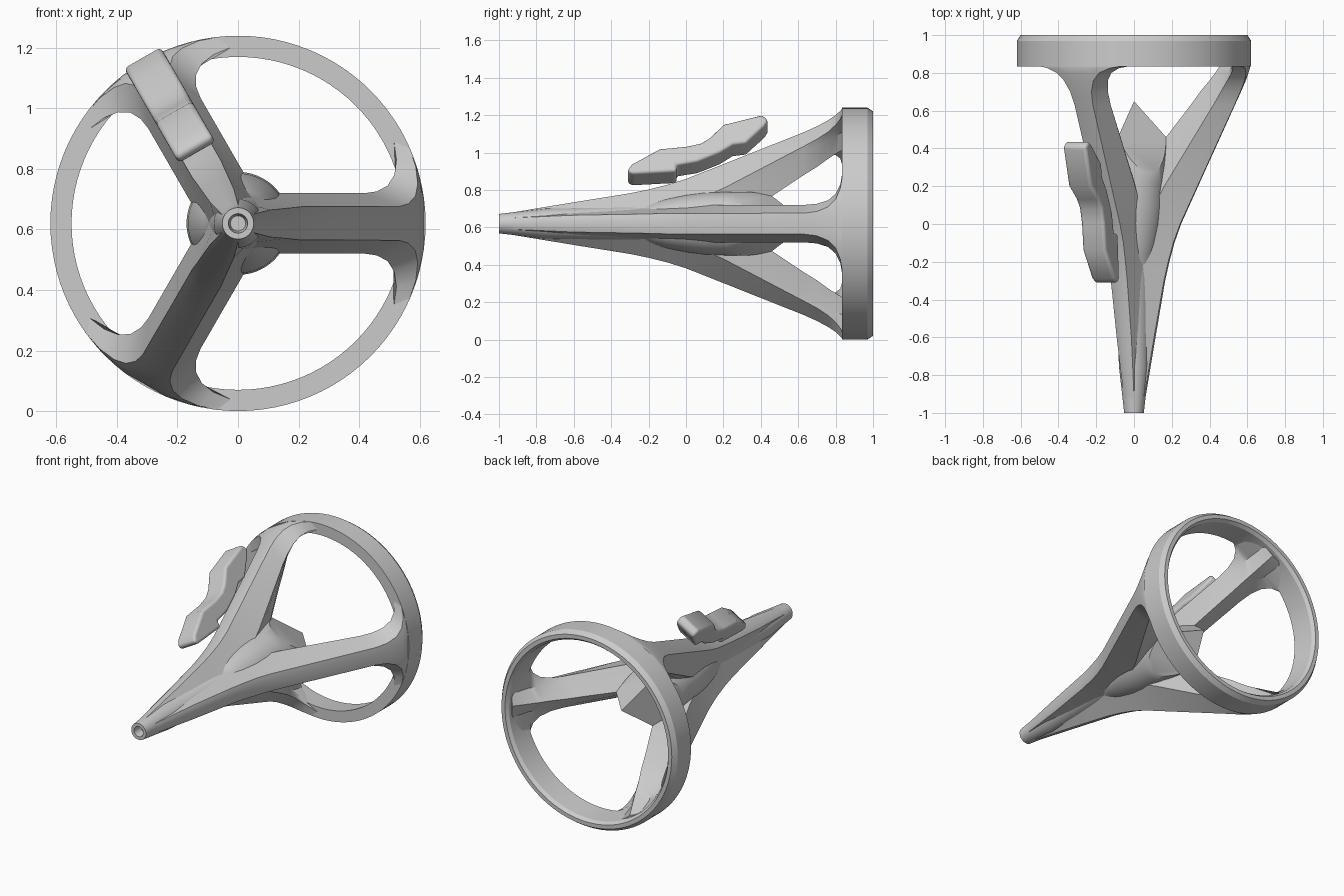
import bpy, bmesh, math
from mathutils import Vector

if "Cube" in bpy.data.objects:
    bpy.data.objects.remove(bpy.data.objects["Cube"])

CZ = 0.62                                   # height of the long axis
LEG_ANGLES = [math.radians(a) for a in (0, 120, 240)]

grey = bpy.data.materials.new("plain_grey")
grey.use_nodes = True
grey.diffuse_color = (0.6, 0.6, 0.6, 1)
grey.node_tree.nodes["Principled BSDF"].inputs["Base Color"].default_value = (0.6, 0.6, 0.6, 1)


def place(y, r, w, ang):
    """Point at distance r along a spoke direction and w sideways of it."""
    c, s = math.cos(ang), math.sin(ang)
    return Vector((r * c - w * s, y, CZ + r * s + w * c))


def loft(bm, rings, closed=False):
    """Skin point rings; cap the ends unless the rings form a loop."""
    vs = [[bm.verts.new(p) for p in ring] for ring in rings]
    n = len(vs[0])
    pairs = list(zip(vs, vs[1:])) + ([(vs[-1], vs[0])] if closed else [])
    for a, b in pairs:
        for i in range(n):
            j = (i + 1) % n
            bm.faces.new((a[i], a[j], b[j], b[i]))
    if not closed:
        bm.faces.new(vs[0])
        bm.faces.new(vs[-1])


def lathe(bm, profile, closed=False, n=72):
    loft(bm, [[place(y, r, 0, math.tau * i / n) for i in range(n)] for y, r in profile], closed)


def finish(bm, name, angle=30, bevel=0):
    bmesh.ops.recalc_face_normals(bm, faces=bm.faces)
    me = bpy.data.meshes.new(name)
    bm.to_mesh(me)
    bm.free()
    me.materials.append(grey)
    ob = bpy.data.objects.new(name, me)
    bpy.context.collection.objects.link(ob)
    bpy.ops.object.select_all(action="DESELECT")
    ob.select_set(True)
    bpy.context.view_layer.objects.active = ob
    if bevel:
        mod = ob.modifiers.new("round_edges", "BEVEL")
        mod.width, mod.segments, mod.limit_method = bevel, 4, "ANGLE"
        mod.angle_limit = math.radians(40)
    bpy.ops.object.shade_smooth_by_angle(angle=math.radians(angle))
    return ob


# Rear ring with a chamfered back edge
bm = bmesh.new()
lathe(bm, [(0.835, 0.62), (0.97, 0.62), (1, 0.6), (1, 0.575), (0.98, 0.56), (0.835, 0.55)],
      closed=True, n=96)
finish(bm, "rear_ring")

# Central body: hollow nozzle, swelling pod, three-sided pointed back
bm = bmesh.new()
lathe(bm, [(-0.94, 0.025), (-1, 0.032), (-1, 0.052), (-0.75, 0.08), (-0.22, 0.095),
           (-0.17, 0.113), (-0.1, 0.132), (0, 0.152), (0.1, 0.165), (0.22, 0.17), (0.7, 0.17)])
for ang in LEG_ANGLES:
    d = ang + math.pi / 3
    k = 2.235
    bmesh.ops.bisect_plane(bm, geom=bm.verts[:] + bm.edges[:] + bm.faces[:],
                           plane_co=(0, 0.65, CZ),
                           plane_no=(k * math.cos(d), 1, k * math.sin(d)), clear_outer=True)
    bmesh.ops.holes_fill(bm, edges=[e for e in bm.edges if e.is_boundary], sides=0)
finish(bm, "central_body")

# Leg sections: y, outer radius, outer half width, edge radius, edge half width, inner ridge
SECTIONS = [
    (-0.94, 0.058, 0.03, 0.02, 0.04, -0.02),
    (-0.6, 0.115, 0.045, 0.03, 0.065, -0.03),
    (-0.3, 0.166, 0.05, 0.03, 0.08, -0.05),
    (-0.2, 0.188, 0.052, 0.03, 0.088, -0.05),
    (-0.1, 0.215, 0.055, 0.04, 0.095, -0.05),
    (0, 0.25, 0.055, 0.06, 0.1, -0.05),
    (0.2, 0.34, 0.055, 0.16, 0.1, -0.03),
    (0.63, 0.535, 0.056, 0.42, 0.1, 0.3),
    (0.7, 0.567, 0.065, 0.46, 0.106, 0.35),
    (0.76, 0.593, 0.09, 0.495, 0.125, 0.4),
    (0.8, 0.608, 0.13, 0.52, 0.16, 0.43),
    (0.825, 0.617, 0.19, 0.535, 0.21, 0.447),
    (0.837, 0.62, 0.26, 0.545, 0.28, 0.455),
    (0.96, 0.6, 0.26, 0.56, 0.28, 0.55),
]


def leg_ring(sec, ang):
    y, R, wo, E, we, ridge = sec
    half = [(math.sqrt(R * R - w * w), w) for w in (wo / 3, wo * 0.7, wo)]
    swell = max(we - 0.1, 0)
    half.append((math.sqrt(E * E - swell * swell), we))
    half.append((E + (ridge - E) * 0.25, min(we, 0.1) * 0.75))
    pts = half + [(ridge, 0)] + [(r, -w) for r, w in reversed(half)]
    return [place(y, r, w, ang) for r, w in pts]


for name, ang in zip(("left_leg", "upper_leg", "lower_leg"), LEG_ANGLES):
    bm = bmesh.new()
    loft(bm, [leg_ring(s, ang) for s in SECTIONS])
    finish(bm, name)

# Rounded grip floating above the upper leg: side outline (y, r) given a width
OUTLINE = [(-0.315, 0.29), (-0.29, 0.33), (-0.14, 0.425), (0, 0.44), (0.08, 0.46), (0.13, 0.495),
           (0.2, 0.575), (0.41, 0.635), (0.44, 0.6), (0.42, 0.565), (0.32, 0.46), (0.25, 0.45),
           (0.18, 0.4), (0.06, 0.345), (-0.05, 0.325), (-0.05, 0.285), (-0.29, 0.27)]
bm = bmesh.new()
loft(bm, [[place(y, r, w, LEG_ANGLES[1]) for y, r in OUTLINE] for w in (-0.07, 0.07)])
finish(bm, "upper_grip", 40, bevel=0.022)
